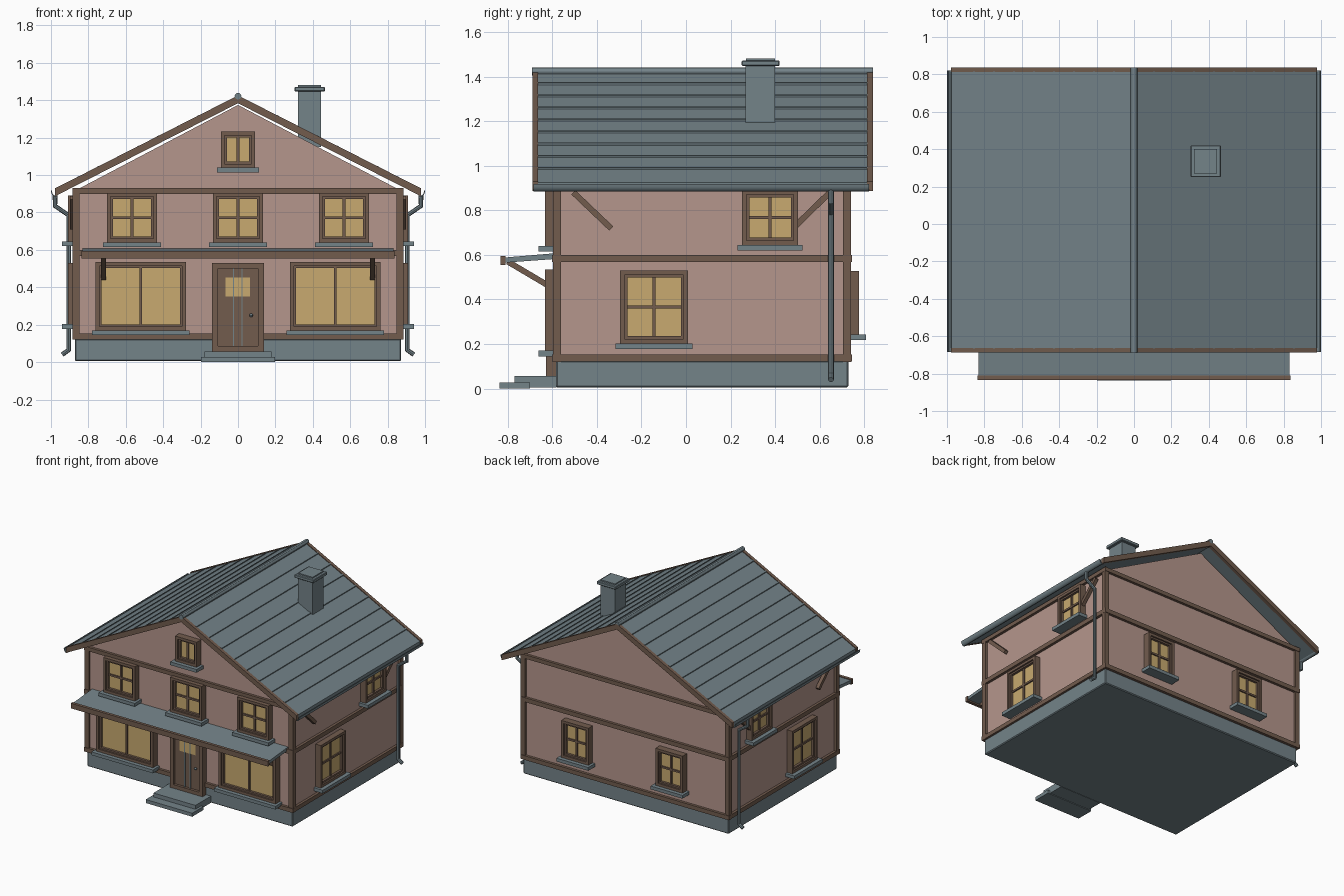
import bpy, bmesh, math
from mathutils import Matrix, Vector

cube = bpy.data.objects.get("Cube")
if cube:
    bpy.data.objects.remove(cube, do_unlink=True)


def material(name, rgb):
    m = bpy.data.materials.new(name)
    m.use_nodes = True
    m.diffuse_color = (*rgb, 1)
    m.node_tree.nodes["Principled BSDF"].inputs["Base Color"].default_value = (*rgb, 1)
    return m


PLASTER = material("pink_plaster", (0.46, 0.305, 0.262))
SLATE = material("slate_grey", (0.174, 0.227, 0.25))
TIMBER = material("brown_timber", (0.168, 0.107, 0.076))
GLASS = material("warm_glass", (0.58, 0.402, 0.162))


def finish(name, mat, bm, matrix=Matrix(), smooth=False):
    bmesh.ops.recalc_face_normals(bm, faces=bm.faces)
    mesh = bpy.data.meshes.new(name)
    bm.to_mesh(mesh)
    bm.free()
    mesh.transform(matrix)
    mesh.materials.append(mat)
    obj = bpy.data.objects.new(name, mesh)
    bpy.context.collection.objects.link(obj)
    if smooth:
        bpy.ops.object.select_all(action='DESELECT')
        obj.select_set(True)
        bpy.context.view_layer.objects.active = obj
        bpy.ops.object.shade_smooth_by_angle()
    return obj


def boxes(name, mat, ranges, matrix=Matrix(), bevel=0):
    """Joined boxes, each given as x0, x1, y0, y1, z0, z1."""
    bm = bmesh.new()
    for x0, x1, y0, y1, z0, z1 in ranges:
        place = Matrix.Translation(((x0 + x1) / 2, (y0 + y1) / 2, (z0 + z1) / 2))
        size = Matrix.Diagonal((x1 - x0, y1 - y0, z1 - z0, 1))
        bmesh.ops.create_cube(bm, size=1, matrix=place @ size)
    if bevel:
        bmesh.ops.bevel(bm, geom=bm.edges[:], offset=bevel, segments=1, affect='EDGES')
    return finish(name, mat, bm, matrix)


def prism(name, mat, points, start, end, axis='y', smooth=False):
    """Profile in the plane across the axis, extruded along it."""
    def at(a, b, t):
        return (a, t, b) if axis == 'y' else (t, a, b)
    bm = bmesh.new()
    face = bm.faces.new([bm.verts.new(at(a, b, start)) for a, b in points])
    new = bmesh.ops.extrude_face_region(bm, geom=[face])['geom']
    moved = [v for v in new if isinstance(v, bmesh.types.BMVert)]
    bmesh.ops.translate(bm, verts=moved, vec=at(0, 0, end - start))
    return finish(name, mat, bm, smooth=smooth)


def strut(name, a, b, size):
    """Square timber between two points."""
    a, b = Vector(a), Vector(b)
    turn = (b - a).to_track_quat('Z', 'X').to_matrix().to_4x4()
    h = size / 2
    boxes(name, TIMBER, [(-h, h, -h, h, 0, (b - a).length)], Matrix.Translation(a) @ turn)


def border(x0, x1, z0, z1, width, depth):
    return [(x0, x0 + width, -depth, 0, z0, z1), (x1 - width, x1, -depth, 0, z0, z1),
            (x0, x1, -depth, 0, z1 - width, z1), (x0, x1, -depth, 0, z0, z0 + width)]


# Main dimensions
W, FRONT, BACK = 0.865, -0.58, 0.725
PITCH, RIDGE, EAVE = 0.508, 1.422, 0.978
MID = (FRONT + BACK) / 2
WALLS = {
    'front': Matrix.Translation((0, FRONT, 0)),
    'back': Matrix.Translation((0, BACK, 0)) @ Matrix.Rotation(math.pi, 4, 'Z'),
    'left': Matrix.Translation((W, 0, 0)) @ Matrix.Rotation(math.pi / 2, 4, 'Z'),
    'right': Matrix.Translation((-W, 0, 0)) @ Matrix.Rotation(-math.pi / 2, 4, 'Z'),
}


def window(name, wall, u, z0, z1, width, rows=2, depth=0.052):
    """Trim, sash with bars, glass and sill on a wall."""
    m = WALLS[wall]
    x0, x1 = u - width / 2, u + width / 2
    t, s = 0.02, 0.032
    boxes(name + "_trim", TIMBER, border(x0, x1, z0, z1, t, depth), m)
    bars = border(x0 + t, x1 - t, z0 + t, z1 - t, s - t, depth - 0.012)
    bars.append((u - 0.007, u + 0.007, 0.02 - depth, 0, z0 + t, z1 - t))
    if rows > 1:
        zm = (z0 + z1) / 2
        bars.append((x0 + t, x1 - t, 0.02 - depth, 0, zm - 0.007, zm + 0.007))
    boxes(name + "_sash", TIMBER, bars, m)
    boxes(name + "_glass", GLASS, [(x0 + t, x1 - t, 0.03 - depth, 0, z0 + t, z1 - t)], m)
    boxes(name + "_sill", SLATE, [(x0 - 0.02, x1 + 0.02, -depth - 0.03, 0, z0 - 0.025, z0)], m)


# Foundation and walls
boxes("foundation", SLATE, [(-0.872, 0.872, FRONT - 0.003, BACK + 0.003, 0.005, 0.125)], bevel=0.006)
prism("walls", PLASTER, [(-W, 0.12), (W, 0.12), (W, 0.92), (0, 1.375), (-W, 0.92)], FRONT, BACK)

# Timber posts and ring beams
posts = [(x - 0.018, x + 0.018, y - 0.018, y + 0.018, 0.12, 0.925)
         for x in (-0.866, 0.866) for y in (FRONT + 0.002, BACK - 0.002)]
boxes("corner_posts", TIMBER, posts)
for name, z0, z1 in (("base", 0.122, 0.154), ("middle", 0.567, 0.6), ("top", 0.9, 0.93)):
    o = 0.02
    ring = []
    for s in (-1, 1):
        xs = sorted((s * (W - 0.01), s * (W + o)))
        ring.append((*xs, FRONT - o, BACK + o, z0, z1))
    gap = 0.138 if name == "base" else 0
    ring += [(-W, -gap, FRONT - o, FRONT + 0.01, z0, z1), (gap, W, FRONT - o, FRONT + 0.01, z0, z1),
             (-W, W, BACK - 0.01, BACK + o, z0, z1)]
    boxes(name + "_beam", TIMBER, ring)


def chevron(top, thick, half):
    drop = PITCH * half
    return [(-half, top - drop), (0, top), (half, top - drop),
            (half, top - drop - thick), (0, top - thick), (-half, top - drop - thick)]


# Roof slab, barge boards, course ribs and ridge
prism("roof", SLATE, chevron(RIDGE - 0.002, 0.034, EAVE - 0.003), -0.665, 0.815)
for name, y0 in (("front", -0.688), ("back", 0.813)):
    prism(name + "_barge_board", TIMBER, chevron(RIDGE + 0.004, 0.042, EAVE), y0, y0 + 0.025)
for side in (-1, 1):
    for k in range(1, 9):
        xa, xb = side * (0.107 * k - 0.005), side * (0.107 * k + 0.005)
        za, zb = RIDGE - PITCH * abs(xa), RIDGE - PITCH * abs(xb)
        prism("roof_course", SLATE, [(xa, za - 0.01), (xa, za + 0.005), (xb, zb + 0.005), (xb, zb - 0.01)],
              -0.665, 0.815)
ring = [2 * math.pi * i / 12 for i in range(12)]
prism("ridge_cap", SLATE, [(0.018 * math.cos(a), 1.422 + 0.018 * math.sin(a)) for a in ring],
      -0.69, 0.838, smooth=True)

# Chimney
boxes("chimney_shaft", SLATE, [(0.322, 0.445, 0.267, 0.4, 1.15, 1.45)])
boxes("chimney_cap", SLATE, [(0.303, 0.465, 0.25, 0.42, 1.447, 1.472)], bevel=0.004)
boxes("chimney_top", SLATE, [(0.322, 0.445, 0.27, 0.4, 1.47, 1.481)])

# Gutters, downspouts and wall braces
for side, label in ((1, "left"), (-1, "right")):
    arc = [math.pi * (1 + i / 8) for i in range(9)]
    outer = [(side * 0.978 + 0.022 * math.cos(a), 0.917 + 0.032 * math.sin(a)) for a in arc]
    inner = [(side * 0.978 + 0.017 * math.cos(a), 0.917 + 0.026 * math.sin(a)) for a in reversed(arc)]
    prism(label + "_gutter", SLATE, outer + inner, -0.685, 0.82, smooth=True)

    curve = bpy.data.curves.new("pipe_path", 'CURVE')
    curve.dimensions = '3D'
    curve.bevel_depth, curve.bevel_resolution, curve.use_fill_caps = 0.013, 2, True
    spline = curve.splines.new('POLY')
    path = [(0.978, 0.89), (0.978, 0.835), (0.905, 0.785), (0.905, 0.065), (0.94, 0.04)]
    spline.points.add(len(path) - 1)
    for point, (x, z) in zip(spline.points, path):
        point.co = (side * x, 0.65, z, 1)
    helper = bpy.data.objects.new("pipe_helper", curve)
    pipe = bmesh.new()
    pipe.from_mesh(helper.to_mesh())
    helper.to_mesh_clear()
    bpy.data.objects.remove(helper)
    finish(label + "_downspout", SLATE, pipe, smooth=True)

    strut(label + "_front_brace", (side * 0.885, -0.505, 0.88), (side * 0.885, -0.335, 0.718), 0.026)
    strut(label + "_back_brace", (side * 0.885, 0.645, 0.88), (side * 0.885, 0.485, 0.724), 0.026)

# Awning across the front with its brackets
prism("awning", SLATE, [(-0.815, 0.565), (-0.815, 0.588), (FRONT, 0.608), (FRONT, 0.582)], -0.832, 0.832, 'x')
boxes("awning_fascia", TIMBER, [(-0.836, 0.836, -0.833, -0.81, 0.555, 0.594)])
for x in (-0.72, 0.72):
    strut("awning_bracket", (x, -0.8, 0.57), (x, FRONT, 0.44), 0.026)

# Windows
for u in (-0.567, 0, 0.567):
    window("upper_window", 'front', u, 0.64, 0.905, 0.268)
for u in (-0.52, 0.52):
    window("shop_window", 'front', u, 0.17, 0.535, 0.482, rows=1)
window("attic_window", 'front', 0, 1.04, 1.232, 0.184, rows=1)
for wall, s in (('left', 1), ('right', -1)):
    window(wall + "_upper_window", wall, s * 0.377, 0.645, 0.89, 0.25, depth=0.045)
    window(wall + "_lower_window", wall, s * -0.143, 0.203, 0.53, 0.305, depth=0.045)
for u in (-0.4, 0.4):
    window("back_window", 'back', u, 0.243, 0.527, 0.23)

# Door and steps
door = WALLS['front']
boxes("door_frame", TIMBER, border(-0.138, 0.138, 0.055, 0.53, 0.03, 0.047), door)
boxes("door_leaf", TIMBER, [(-0.11, 0.11, -0.027, 0, 0.055, 0.51)], door)
boxes("door_glass", GLASS, [(-0.068, 0.065, -0.031, 0, 0.35, 0.452)], door)
boxes("door_strips", SLATE, [(x - 0.003, x + 0.003, -0.033, -0.02, 0.07, 0.5) for x in (-0.024, 0.022)], door)
knob = bmesh.new()
bmesh.ops.create_uvsphere(knob, u_segments=10, v_segments=8, radius=0.01)
finish("door_knob", SLATE, knob, door @ Matrix.Translation((0.07, -0.035, 0.25)), smooth=True)
boxes("upper_step", SLATE, [(-0.178, 0.178, -0.77, FRONT, 0.005, 0.057)])
boxes("lower_step", SLATE, [(-0.197, 0.197, -0.836, -0.7, 0, 0.027)])
